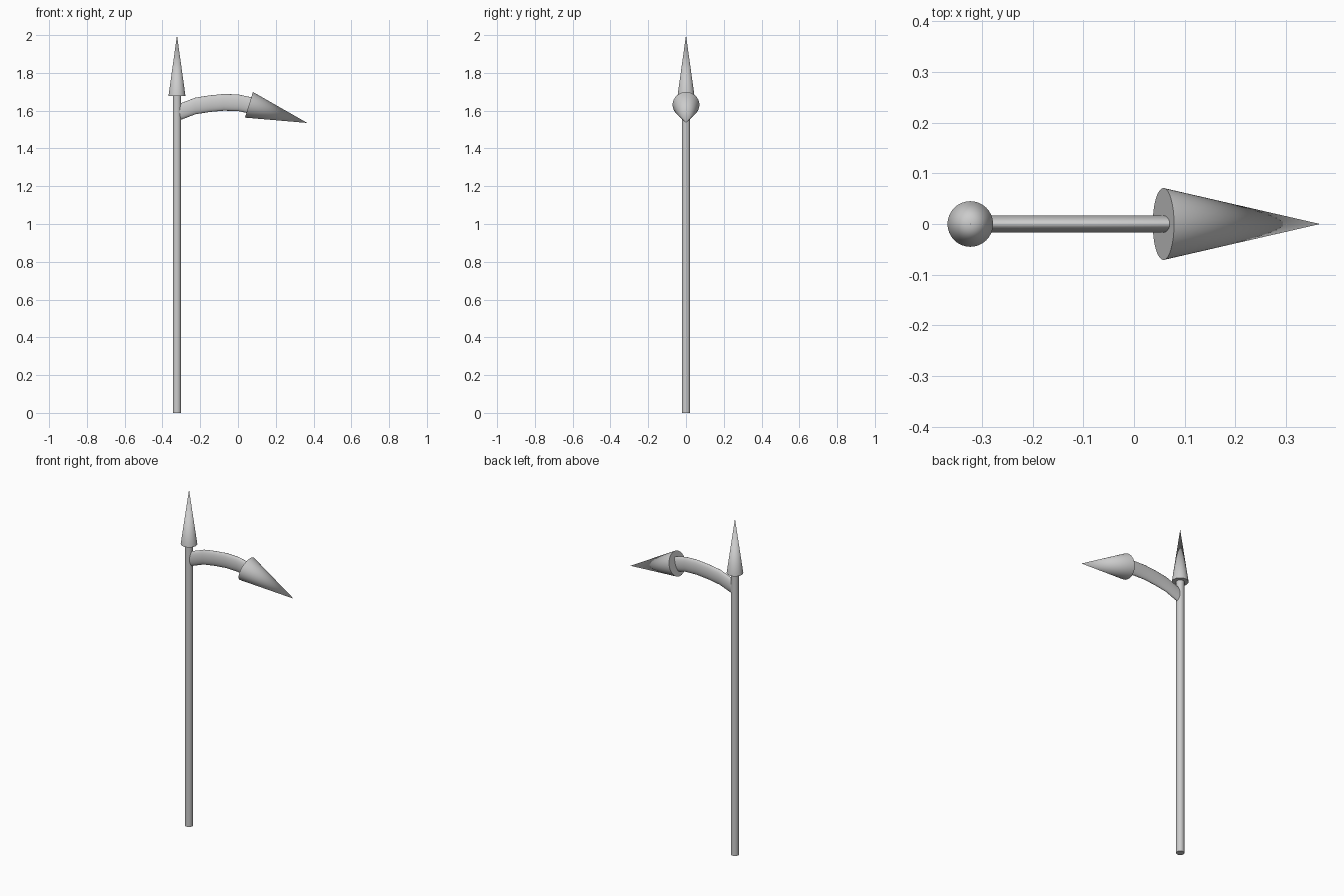
import bpy, bmesh, math
from mathutils import Vector

if "Cube" in bpy.data.objects:
    bpy.data.objects.remove(bpy.data.objects["Cube"])

SHAFT_X = -0.323


def smooth(obj):
    bpy.ops.object.select_all(action='DESELECT')
    obj.select_set(True)
    bpy.context.view_layer.objects.active = obj
    bpy.ops.object.shade_smooth_by_angle(angle=math.radians(40))


def taper(name, start, end, r1, r2, sides=32):
    """Cylinder or cone running from start to end."""
    start, end = Vector(start), Vector(end)
    axis = end - start
    bpy.ops.mesh.primitive_cone_add(vertices=sides, radius1=r1, radius2=r2,
                                    depth=axis.length, location=(start + end) / 2,
                                    rotation=axis.to_track_quat('Z', 'Y').to_euler())
    obj = bpy.context.object
    obj.name = name
    smooth(obj)
    return obj


def loft(name, path, half_y, half_z, sides=24):
    """Oval tube through (x, z) points, with upright cross-sections."""
    bm = bmesh.new()
    rings = []
    for x, z in path:
        rings.append([bm.verts.new((x, half_y * math.cos(a), z + half_z * math.sin(a)))
                      for a in (2 * math.pi * i / sides for i in range(sides))])
    for a, b in zip(rings, rings[1:]):
        for i in range(sides):
            j = (i + 1) % sides
            bm.faces.new((a[i], a[j], b[j], b[i]))
    bm.faces.new(rings[0])
    bm.faces.new(rings[-1])
    bmesh.ops.recalc_face_normals(bm, faces=bm.faces)
    mesh = bpy.data.meshes.new(name)
    bm.to_mesh(mesh)
    bm.free()
    obj = bpy.data.objects.new(name, mesh)
    bpy.context.collection.objects.link(obj)
    smooth(obj)
    return obj


# Long pole and its upright spike
taper("shaft", (SHAFT_X, 0, 0), (SHAFT_X, 0, 1.68), 0.022, 0.022)
taper("top_spike", (SHAFT_X, 0, 1.677), (SHAFT_X, 0, 2.0), 0.045, 0)

# Flattened, arched arm, butting against the pole
arm_path = [(-0.312, 1.592), (-0.225, 1.625), (-0.15, 1.637),
            (-0.075, 1.644), (0.0, 1.642), (0.075, 1.626)]
loft("side_arm", arm_path, 0.0168, 0.044)

# Drooping side spike
taper("side_spike", (0.058, 0, 1.631), (0.367, 0, 1.535), 0.071, 0)
